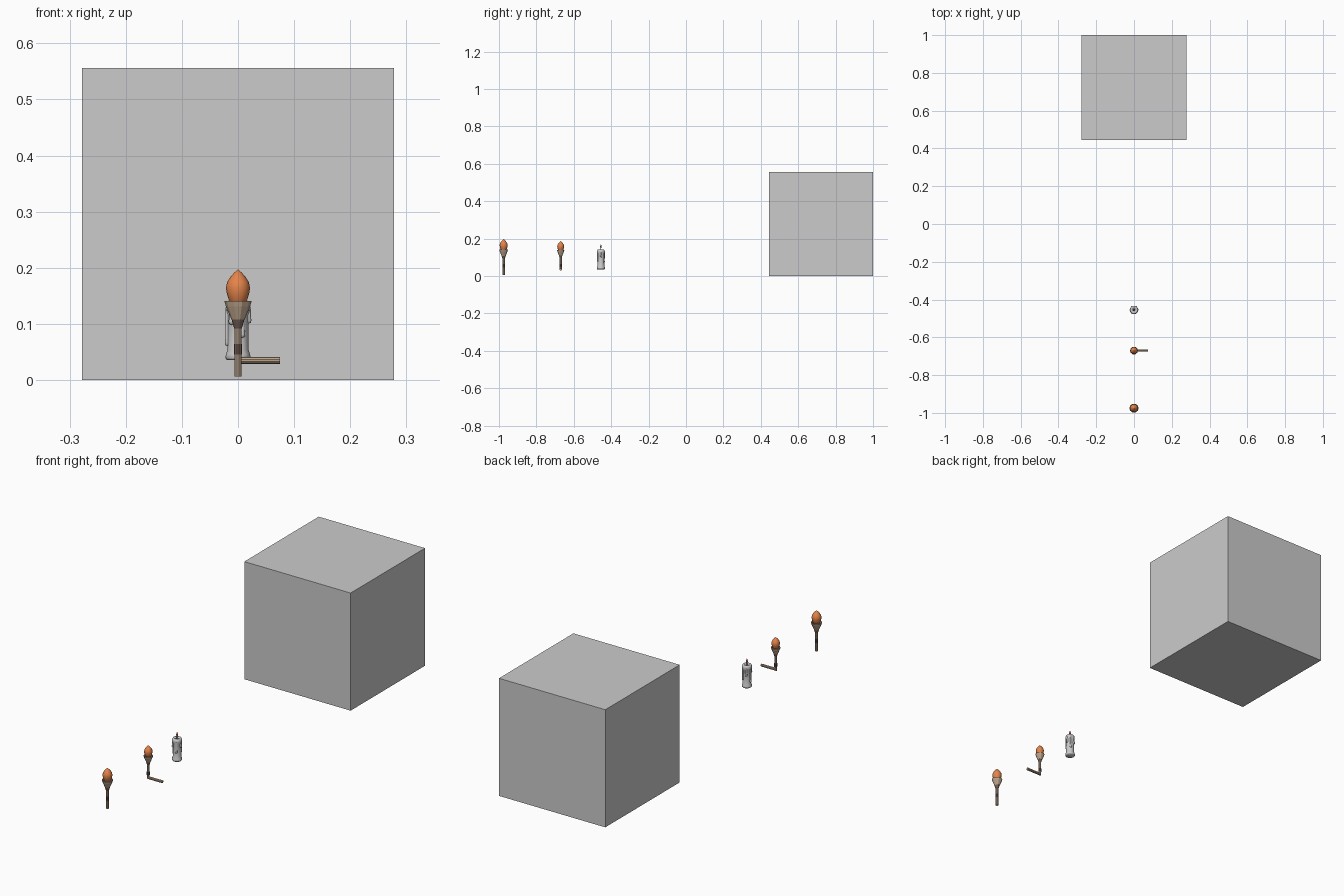
import bpy, bmesh, math
from mathutils import Vector

if "Cube" in bpy.data.objects:
    bpy.data.objects.remove(bpy.data.objects["Cube"])


def material(name, rgb):
    m = bpy.data.materials.new(name)
    m.diffuse_color = (*rgb, 1)
    m.use_nodes = True
    m.node_tree.nodes["Principled BSDF"].inputs["Base Color"].default_value = m.diffuse_color
    return m


WOOD = material("wood", (0.50, 0.37, 0.26))
DARK = material("dark_wrap", (0.16, 0.10, 0.08))
FIRE = material("fire", (0.78, 0.23, 0.07))
RED = material("candle_fire", (0.60, 0.12, 0.08))
BLACK = material("wick_black", (0.06, 0.05, 0.05))


def skin(name, rings, mat=None, smooth=False):
    """Join matching rings of points into a closed skin."""
    bm = bmesh.new()
    rows = [[bm.verts.new(p) for p in r] for r in rings]
    n = len(rows[0])
    for a, b in zip(rows, rows[1:]):
        for i in range(n):
            j = (i + 1) % n
            bm.faces.new((a[i], a[j], b[j], b[i]))
    bm.faces.new(rows[0][::-1])
    bm.faces.new(rows[-1])
    bmesh.ops.remove_doubles(bm, verts=bm.verts, dist=1e-5)
    bmesh.ops.recalc_face_normals(bm, faces=bm.faces)
    me = bpy.data.meshes.new(name)
    bm.to_mesh(me)
    bm.free()
    ob = bpy.data.objects.new(name, me)
    bpy.context.collection.objects.link(ob)
    if mat:
        me.materials.append(mat)
    if smooth:
        me.polygons.foreach_set("use_smooth", [True] * len(me.polygons))
    return ob


def lathe(name, profile, x, y, mat=None, n=10, smooth=False):
    """Turn (radius, z) points around a vertical axis."""
    rings = [[(x + max(r, 1e-4) * math.cos(2 * math.pi * i / n),
               y + max(r, 1e-4) * math.sin(2 * math.pi * i / n), z)
              for i in range(n)] for r, z in profile]
    return skin(name, rings, mat, smooth)


def torch_head(prefix, y, top, s):
    """Wrap, bowl and flame hanging down from the flame tip."""
    def prof(pts):
        return [(r * s, top - d * s) for r, d in pts]
    lathe(prefix + "_collar", prof([(0.0068, 0.105), (0.0075, 0.103), (0.0118, 0.088)]), 0, y, DARK)
    lathe(prefix + "_bowl", prof([(0.0118, 0.089), (0.0215, 0.066), (0.0245, 0.056),
                                  (0.0205, 0.056), (0.017, 0.064)]), 0, y, WOOD)
    lathe(prefix + "_flame", prof([(0.010, 0.065), (0.0155, 0.056), (0.0195, 0.045),
                                   (0.0215, 0.033), (0.0195, 0.023), (0.014, 0.014),
                                   (0.007, 0.006), (0, 0)]), 0, y, FIRE, 16, True)


# Stone block
bpy.ops.mesh.primitive_cube_add(size=0.556, location=(0, 0.722, 0.278))
bpy.context.object.name = "block"

# Straight torch
Y1 = -0.975
torch_head("torch", Y1, 0.197, 1.0)
lathe("torch_handle", [(0.0066, 0.006), (0.0066, 0.094)], 0, Y1, WOOD)
lathe("torch_band", [(0.0072, 0.045), (0.0072, 0.064)], 0, Y1, DARK)

# Wall torch with a handle bent towards +x
Y2 = -0.67
torch_head("wall_torch", Y2, 0.187, 0.86)
R, ZB = 0.0062, 0.035
circle = [(R * math.cos(a), R * math.sin(a)) for a in
          (2 * math.pi * i / 10 for i in range(10))]
skin("wall_torch_handle",
     [[Vector((u, Y2 + v, 0.099)) for u, v in circle],
      [Vector((u, Y2 + v, ZB + u)) for u, v in circle],
      [Vector((0.075, Y2 + v, ZB + u)) for u, v in circle]], WOOD)
lathe("wall_torch_band", [(0.0067, 0.047), (0.0067, 0.064)], 0, Y2, DARK)

# Candle body with a pooled foot and a hollow top
Y3 = -0.455
lathe("candle_body", [(0.020, 0.036), (0.0225, 0.039), (0.0215, 0.046), (0.0185, 0.054),
                      (0.0185, 0.115), (0.0215, 0.125), (0.0215, 0.134), (0.018, 0.141),
                      (0.013, 0.142), (0.010, 0.135), (0, 0.133)], 0, Y3, None, 14, True)

# Wax drips: angle in degrees, lower end, radius
for k, (deg, low, r) in enumerate([(5, 0.100, 0.0055), (60, 0.070, 0.005), (115, 0.092, 0.0055),
                                   (180, 0.060, 0.005), (232, 0.098, 0.0055), (295, 0.075, 0.005)]):
    a = math.radians(deg)
    lathe(f"wax_drip_{k}", [(0, low), (r * 0.8, low + 0.002), (r, low + 0.006), (r * 0.8, low + 0.015),
                            (r * 0.8, 0.126), (r * 0.5, 0.134), (0, 0.137)],
          0.0185 * math.cos(a), Y3 + 0.0185 * math.sin(a), None, 8, True)

# Wick and small flame
lathe("wick", [(0.0016, 0.130), (0.0016, 0.152)], 0, Y3, BLACK, 6)
lathe("candle_flame", [(0.001, 0.147), (0.0042, 0.152), (0.0046, 0.156), (0.0025, 0.163), (0, 0.171)],
      0, Y3, RED, 10, True)
